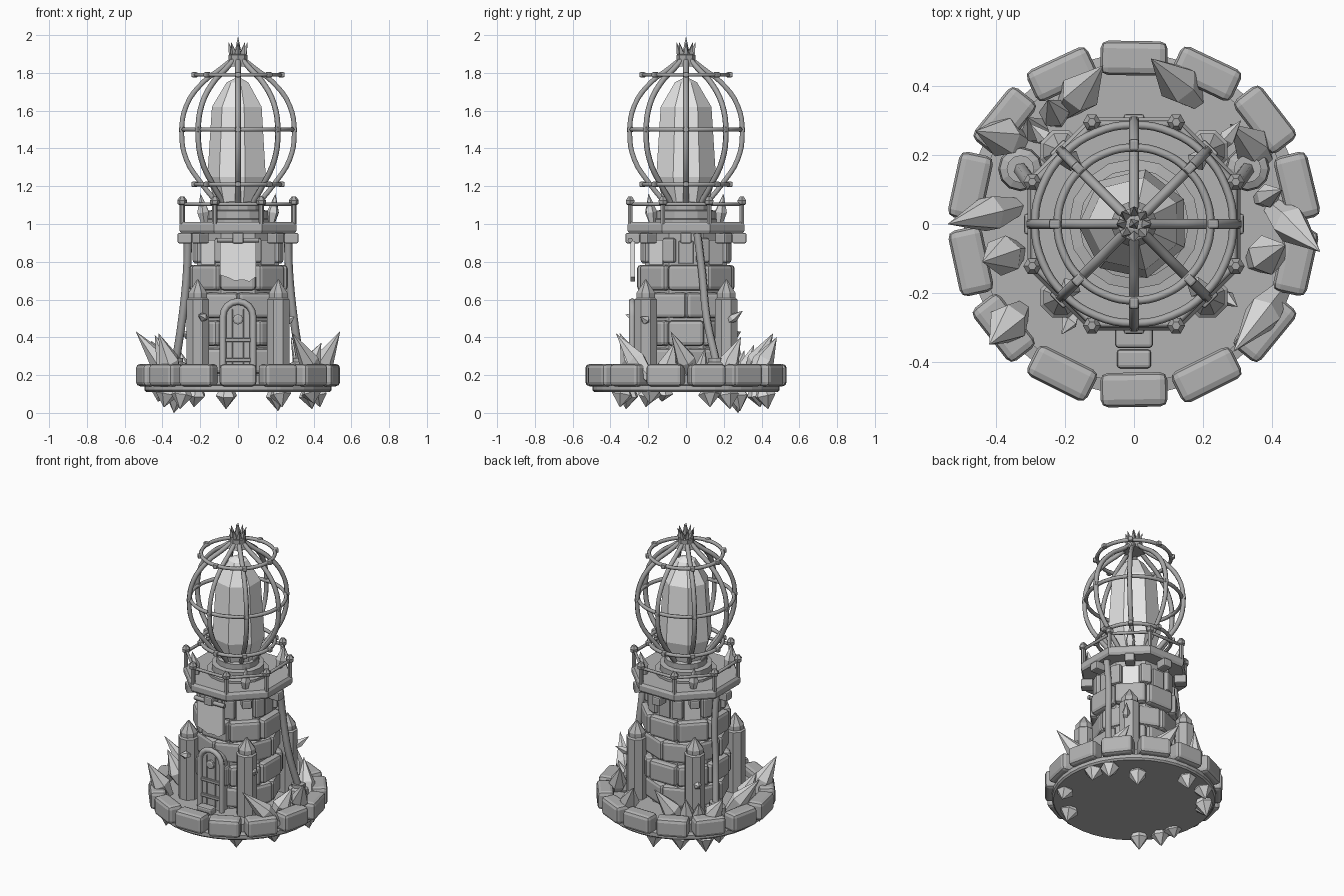
import bpy, bmesh, math, random
from math import pi, cos, sin
from mathutils import Matrix, Vector

random.seed(4)
if "Cube" in bpy.data.objects:
    bpy.data.objects.remove(bpy.data.objects["Cube"])


def material(name, value):
    mat = bpy.data.materials.new(name)
    mat.use_nodes = True
    colour = (value, value, value, 1)
    mat.diffuse_color = colour
    mat.node_tree.nodes["Principled BSDF"].inputs["Base Color"].default_value = colour
    return mat


stone = material("stone_grey", 0.45)
metal = material("metal_grey", 0.39)
pale = material("lamp_pale_grey", 0.8)
crystal = material("crystal_light_grey", 0.7)


def finish(name, bm, mat=stone, bevel=0, segments=2):
    bmesh.ops.recalc_face_normals(bm, faces=bm.faces)
    mesh = bpy.data.meshes.new(name)
    bm.to_mesh(mesh)
    bm.free()
    mesh.materials.append(mat)
    ob = bpy.data.objects.new(name, mesh)
    bpy.context.collection.objects.link(ob)
    if bevel:
        mod = ob.modifiers.new("bevel", "BEVEL")
        mod.width, mod.segments = bevel, segments
    return ob


def add_box(bm, size, matrix):
    bmesh.ops.create_cube(bm, size=1, matrix=matrix @ Matrix.Diagonal((*size, 1)))


def add_lathe(bm, profile, sides, matrix=Matrix(), turn=0):
    """Stack of polygon rings given as (radius, height), capped at both ends."""
    rings = []
    for r, z in profile:
        rings.append([bm.verts.new(matrix @ Vector((r * cos(turn + 2 * pi * i / sides),
                                                    r * sin(turn + 2 * pi * i / sides), z)))
                      for i in range(sides)])
    for a, b in zip(rings, rings[1:]):
        for i in range(sides):
            j = (i + 1) % sides
            bm.faces.new((a[i], a[j], b[j], b[i]))
    bm.faces.new(rings[0])
    bm.faces.new(rings[-1])


def lathe(name, profile, sides, loc=(0, 0, 0), turn=0, mat=stone):
    bm = bmesh.new()
    add_lathe(bm, profile, sides, Matrix.Translation(loc), turn)
    return finish(name, bm, mat)


def block_ring(name, count, r, size, z, turn=0, bevel=0.015, jitter=0, mat=stone):
    bm = bmesh.new()
    for i in range(count):
        m = Matrix.Rotation(turn + 2 * pi * i / count, 4, "Z")
        m = m @ Matrix.Translation((r + random.uniform(-jitter, jitter), 0, z))
        tilt = Matrix.Rotation(random.uniform(-jitter, jitter) * 5, 4, "Z")
        add_box(bm, size, m @ tilt)
    return finish(name, bm, mat, bevel)


def tube(name, paths, radius, cyclic=False, smooth=True, mat=metal):
    cu = bpy.data.curves.new(name, "CURVE")
    cu.dimensions = "3D"
    cu.bevel_depth, cu.bevel_resolution = radius, 1
    cu.use_fill_caps, cu.resolution_u = True, 4
    for pts in paths:
        sp = cu.splines.new("BEZIER")
        sp.bezier_points.add(len(pts) - 1)
        sp.use_cyclic_u = cyclic
        for bp, p in zip(sp.bezier_points, pts):
            bp.co = p
            bp.handle_left_type = bp.handle_right_type = "AUTO" if smooth else "VECTOR"
    cu.materials.append(mat)
    ob = bpy.data.objects.new(name, cu)
    bpy.context.collection.objects.link(ob)


def polygon(r, z, sides=8, turn=pi / 8):
    return [(r * cos(turn + 2 * pi * i / sides), r * sin(turn + 2 * pi * i / sides), z)
            for i in range(sides)]


def add_crystal(bm, base, tip, r, sides=6):
    base, tip = Vector(base), Vector(tip)
    d = tip - base
    m = Matrix.Translation(base) @ d.to_track_quat("Z", "Y").to_matrix().to_4x4()
    h = d.length
    add_lathe(bm, [(r * 0.5, 0), (r, h * 0.4), (0.001, h)], sides, m, random.random())


# Round base with its rim of bevelled stones
lathe("base_disc", [(0.485, 0.11), (0.495, 0.12), (0.495, 0.145), (0.46, 0.15), (0.46, 0.2)], 40)
block_ring("rim_stones", 14, 0.484, (0.1, 0.195, 0.118), 0.2, pi / 2, 0.022, 0.004)

# Octagonal tower of staggered stone courses
lathe("tower_core", [(0.235, 0.19), (0.235, 0.96)], 8, turn=pi / 8)
for k in range(4):
    odd = k % 2 == 0
    block_ring("tower_course", 8, 0.215 if odd else 0.23, (0.06, 0.19, 0.135),
               0.275 + k * 0.147, pi / 8 if odd else 0, 0.02, 0.003)
block_ring("upper_blocks", 8, 0.225, (0.05, 0.07, 0.13), 0.86, pi / 8, 0.012)
block_ring("gallery_brackets", 8, 0.282, (0.075, 0.06, 0.055), 0.925, 0, 0.008)
block_ring("window_panels", 4, 0.222, (0.009, 0.1, 0.13), 0.85, pi / 4, 0, mat=pale)
block_ring("window_shutters", 4, 0.222, (0.02, 0.08, 0.12), 0.85, 0, 0.006)

# Gallery floor, railing and lamp pedestal
lathe("gallery_floor", [(0.325, 0.95), (0.335, 0.965), (0.335, 0.995), (0.325, 1.01)], 8, turn=pi / 8)
bm = bmesh.new()
for p in polygon(0.32, 1.0):
    add_lathe(bm, [(0.014, 0), (0.014, 0.1), (0.024, 0.105), (0.026, 0.125), (0.012, 0.145)], 6,
              Matrix.Translation(p))
finish("railing_posts", bm, metal)
tube("railing_bar", [polygon(0.315, 1.105)], 0.01, True, False)
lathe("pedestal", [(0.19, 1.0), (0.19, 1.025), (0.16, 1.03), (0.16, 1.07), (0.13, 1.075),
                   (0.13, 1.11), (0.09, 1.13)], 16)

# Great lamp crystal
lathe("lamp_crystal", [(0.12, 1.11), (0.162, 1.25), (0.138, 1.62), (0.06, 1.75), (0.02, 1.77)], 7,
      turn=-2.23, mat=pale)

# Cage of curved bars and three hoops with studs
profile = [(0.1, 1.1), (0.19, 1.21), (0.273, 1.34), (0.298, 1.48), (0.272, 1.63), (0.18, 1.755),
           (0.1, 1.815), (0.03, 1.87)]
tube("cage_bars", [[(r * cos(a), r * sin(a), z) for r, z in profile]
                   for a in [i * pi / 4 for i in range(8)]], 0.015)
for r, z in ((0.222, 1.21), (0.288, 1.5), (0.222, 1.79)):
    tube("cage_hoop", [polygon(r, z, 16, 0)], 0.012, True)
    block_ring("hoop_studs", 8, r + 0.008, (0.034, 0.028, 0.028), z, 0, 0.007, mat=metal)

# Crown on top of the cage
lathe("cage_cap", [(0.07, 1.835), (0.05, 1.865), (0.05, 1.895), (0.02, 1.905)], 8, mat=metal)
bm = bmesh.new()
for i in range(8):
    a = i * pi / 4
    add_crystal(bm, (0.025 * cos(a), 0.025 * sin(a), 1.87),
                (0.05 * cos(a), 0.05 * sin(a), 1.96), 0.016, 4)
add_crystal(bm, (0, 0, 1.88), (0, 0, 1.99), 0.018, 4)
finish("crown_spikes", bm, metal)

# Four corner turrets with pointed caps
for sx in (-1, 1):
    for sy in (-1, 1):
        lathe("corner_turret", [(0.064, 0.19), (0.064, 0.6), (0.054, 0.608), (0.054, 0.635),
                                (0.004, 0.705)], 8, (sx * 0.213, sy * 0.213, 0), pi / 8)


# Arched door, frame, straps, window and steps
def add_arch(bm, half, bottom, spring, y0, y1):
    pts = [(-half, bottom)] + [(-half * cos(pi * i / 10), spring + half * sin(pi * i / 10))
                               for i in range(11)] + [(half, bottom)]
    front = bm.faces.new([bm.verts.new((x, y1, z)) for x, z in pts])
    out = bmesh.ops.extrude_face_region(bm, geom=[front])["geom"]
    bmesh.ops.translate(bm, vec=(0, y0 - y1, 0),
                        verts=[g for g in out if isinstance(g, bmesh.types.BMVert)])


def arch_path(half):
    return [(-half, -0.285, 0.2)] + [(-half * cos(pi * i / 8), -0.285, 0.51 + half * sin(pi * i / 8))
                                     for i in range(9)] + [(half, -0.285, 0.2)]


bm = bmesh.new()
add_arch(bm, 0.08, 0.19, 0.51, -0.28, -0.22)
finish("door_panel", bm)
tube("door_frame", [arch_path(0.08)], 0.018, smooth=False, mat=stone)
bm = bmesh.new()
for z in (0.28, 0.385):
    add_box(bm, (0.14, 0.016, 0.022), Matrix.Translation((0, -0.285, z)))
for x in (-0.03, 0.03):
    add_box(bm, (0.006, 0.008, 0.36), Matrix.Translation((x, -0.281, 0.37)))
finish("door_straps", bm, metal, 0.004, 1)
lathe("door_window", [(0.028, 0), (0.028, 0.02), (0.018, 0.025)], 8).matrix_world = (
    Matrix.Translation((0, -0.275, 0.495)) @ Matrix.Rotation(pi / 2, 4, "X"))
bm = bmesh.new()
add_box(bm, (0.11, 0.06, 0.045), Matrix.Translation((0, -0.33, 0.215)))
add_box(bm, (0.1, 0.055, 0.025), Matrix.Translation((0, -0.392, 0.205)))
finish("door_steps", bm, stone, 0.01)

# Hanging front banner with a ragged lower edge
bm = bmesh.new()
edge = [(-0.095, 0.91), (-0.095, 0.73), (-0.05, 0.715), (-0.02, 0.7), (0.03, 0.705), (0.06, 0.695),
        (0.095, 0.72), (0.095, 0.91)]
bm.faces.new([bm.verts.new((x, -0.295, z)) for x, z in edge])
finish("banner", bm, pale).modifiers.new("thickness", "SOLIDIFY").thickness = 0.025
tube("banner_rod", [[(-0.11, -0.295, 0.915), (0.11, -0.295, 0.915)]], 0.014, smooth=False)

# Side pipes running from the gallery to round pots
for s in (-1, 1):
    tube("side_pipe", [[(s * 0.265, 0.06, 0.95), (s * 0.27, 0.085, 0.75), (s * 0.295, 0.11, 0.5),
                        (s * 0.33, 0.16, 0.27)]], 0.022)
    lathe("pipe_pot", [(0.055, 0.19), (0.065, 0.22), (0.06, 0.26), (0.04, 0.27), (0.04, 0.29)],
          12, (s * 0.33, 0.16, 0))

# Crystals growing on the base: foot, tip and thickness
bm = bmesh.new()
for x0, y0, x1, y1, top, thick in (
        (-0.34, 0.05, -0.54, 0.0, 0.43, 0.055), (-0.33, 0.24, -0.46, 0.27, 0.38, 0.06),
        (-0.34, -0.08, -0.44, -0.11, 0.41, 0.06), (-0.33, -0.25, -0.42, -0.35, 0.42, 0.06),
        (0.4, 0.05, 0.54, -0.08, 0.43, 0.055), (0.35, -0.11, 0.44, -0.06, 0.37, 0.06),
        (0.43, -0.19, 0.29, -0.37, 0.42, 0.055), (0.38, 0.19, 0.28, 0.29, 0.4, 0.055),
        (0.36, 0.07, 0.43, 0.1, 0.34, 0.035), (0.18, 0.36, 0.05, 0.48, 0.4, 0.06),
        (-0.2, 0.33, -0.09, 0.46, 0.42, 0.06), (-0.22, 0.3, -0.25, 0.36, 0.36, 0.045),
        (-0.27, 0.25, -0.31, 0.31, 0.33, 0.04)):
    add_crystal(bm, (x0, y0, 0.18), (x1, y1, top), thick)
finish("base_crystals", bm, crystal)

# Crystals hanging beneath the base
bm = bmesh.new()
for x, y, low in ((0.22, -0.33, 0.03), (0.38, -0.18, 0.05), (0.41, 0.12, 0.03), (0.2, 0.27, 0.01),
                  (-0.06, 0.41, 0.02), (-0.22, 0.37, 0.03), (-0.32, 0.26, 0), (-0.37, 0.2, 0.05),
                  (-0.37, -0.2, 0.03), (-0.4, -0.12, 0.06), (-0.29, -0.3, 0.02), (0.37, 0.22, 0.02)):
    add_crystal(bm, (x, y, 0.14), (x * 1.06, y * 1.06, low), 0.058)
finish("hanging_crystals", bm, crystal)

# Small shards on the turrets and gallery
bm = bmesh.new()
for base, tip in (((-0.17, -0.26, 0.5), (-0.21, -0.32, 0.52)), ((0.25, 0.22, 0.48), (0.31, 0.3, 0.54)),
                  ((0.25, -0.2, 0.48), (0.3, -0.24, 0.51)), ((-0.24, 0.23, 0.4), (-0.3, 0.29, 0.43))):
    add_crystal(bm, base, tip, 0.025, 5)
for i in range(4):
    a = pi / 4 + i * pi / 2
    add_crystal(bm, (0.25 * cos(a), 0.25 * sin(a), 1.0), (0.28 * cos(a), 0.28 * sin(a), 1.16), 0.032, 5)
finish("small_shards", bm, crystal)
